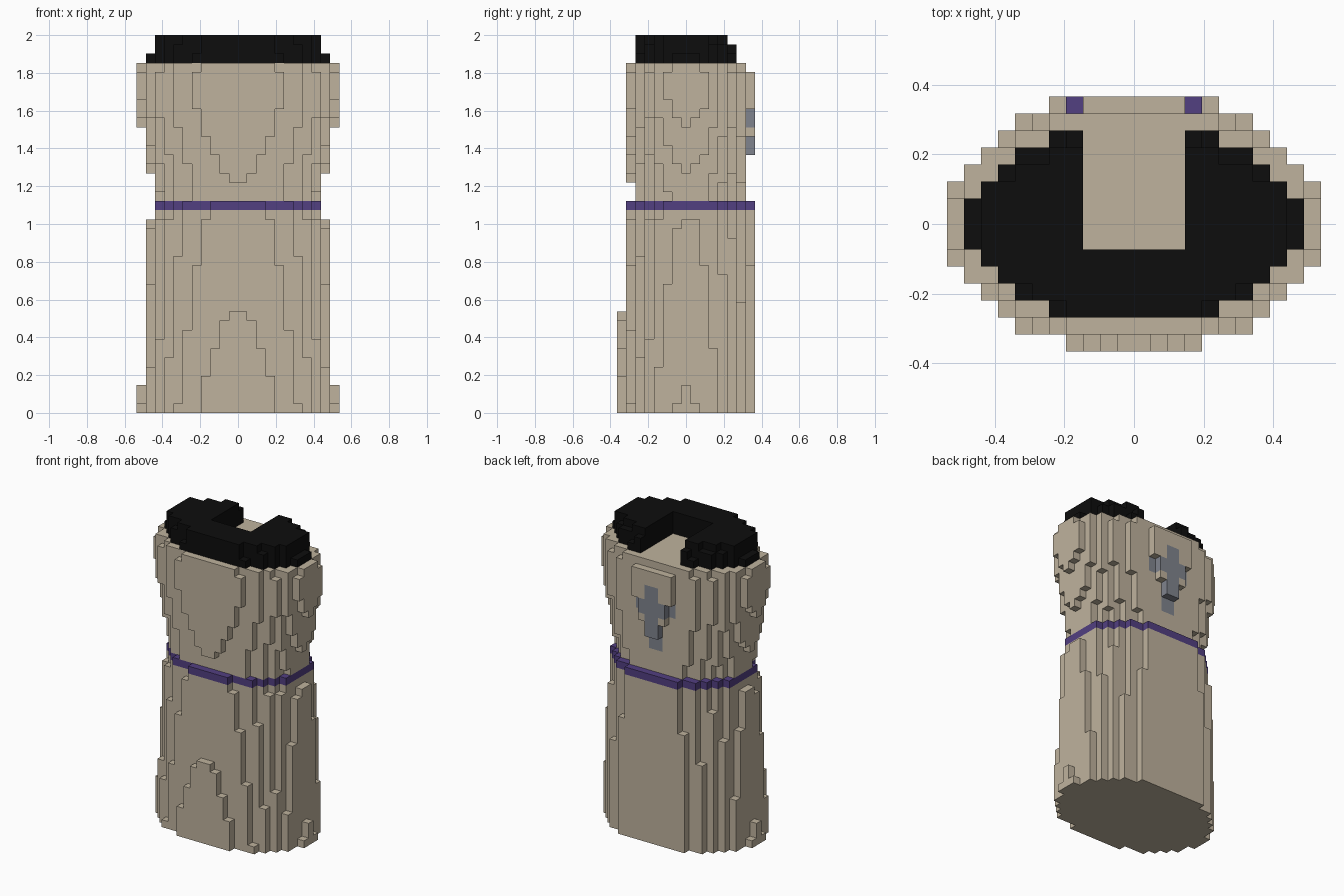
import bpy
import bmesh
from mathutils import Vector

if "Cube" in bpy.data.objects:
    bpy.data.objects.remove(bpy.data.objects["Cube"], do_unlink=True)

# Block grid: 22 wide, 15 deep, 41 tall
V = 2 / 41
HALF_X, ROWS = 11, 15


def make_material(name, rgb):
    mat = bpy.data.materials.new(name)
    mat.use_nodes = True
    mat.diffuse_color = (*rgb, 1)
    mat.node_tree.nodes["Principled BSDF"].inputs["Base Color"].default_value = (*rgb, 1)
    return mat


BEIGE = make_material("beige cloth", (0.52, 0.448, 0.337))
PURPLE = make_material("purple sash", (0.085, 0.05, 0.22))
BLACK = make_material("black collar", (0.004, 0.004, 0.004))
GREY = make_material("grey emblem", (0.215, 0.23, 0.27))

# Oval profiles: layer, half width, front depth, back depth
PARTS = {
    "robe_skirt": ([(0, 10.61, 7.6, 7.875), (20, 9.61, 6.5, 7.875),
                    (21, 9.45, 6.45, 7.875)], [BEIGE]),
    "sash": ([(22, 9.4, 6.4, 7.875)], [PURPLE]),
    "robe_top": ([(23, 9.0, 5.9, 6.8), (24, 9.2, 5.95, 6.85), (25, 9.4, 6.02, 6.9),
                  (26, 9.55, 6.1, 6.95), (27, 9.75, 6.17, 6.97), (28, 9.95, 6.25, 7.03),
                  (31, 10.55, 6.45, 7.13), (33, 11.0, 6.6, 7.2), (36, 11.05, 6.75, 7.25),
                  (37, 10.75, 6.5, 6.9)], [BEIGE, GREY]),
    "collar": ([(38, 9.75, 5.7, 5.7), (39, 9.45, 5.6, 5.6),
                (40, 9.3, 5.5, 4.95)], [BLACK]),
}


def at_layer(profile, k):
    """Oval sizes at a layer, blended between profile points."""
    for lo, hi in zip(profile, profile[1:]):
        if lo[0] <= k <= hi[0]:
            t = (k - lo[0]) / (hi[0] - lo[0])
            return [p + (q - p) * t for p, q in zip(lo[1:], hi[1:])]
    return profile[0][1:]


def oval_blocks(name, profile):
    """Grid cells lying inside the oval on every layer of a part."""
    cells = set()
    for k in range(profile[0][0], profile[-1][0] + 1):
        a, front, back = at_layer(profile, k)
        for i in range(-HALF_X, HALF_X):
            for j in range(ROWS):
                x, y = i + 0.5, j - ROWS // 2
                depth = back if y > 0 else front
                notch = name == "collar" and abs(x) < 3 and j >= 6
                if (x / a) ** 2 + (y / depth) ** 2 <= 1 and not notch:
                    cells.add((i, j, k))
    return cells


def is_emblem(i, j, k):
    """Cross on the upper back."""
    x = abs(i + 0.5)
    return j >= 13 and ((x < 1 and 26 <= k <= 34) or (x < 3 and k in (31, 32)))


def build(name, cells, solid, mats):
    """Skin the exposed sides of the cells as one mesh."""
    bm = bmesh.new()
    verts = {}

    def vert(p):
        key = tuple(round(c) for c in p)
        if key not in verts:
            verts[key] = bm.verts.new((key[0] * V, (key[1] - ROWS / 2) * V, key[2] * V))
        return verts[key]

    for cell in sorted(cells):
        for axis in range(3):
            for sign in (-1, 1):
                n = Vector((0, 0, 0))
                n[axis] = sign
                if tuple(int(c + d) for c, d in zip(cell, n)) in solid:
                    continue
                u = Vector((0, 0, 0))
                u[(axis + 1) % 3] = 1
                w = n.cross(u)
                mid = Vector(cell) + Vector((0.5, 0.5, 0.5)) + n / 2
                corners = (-u - w, u - w, u + w, w - u)
                face = bm.faces.new([vert(mid + c / 2) for c in corners])
                if len(mats) > 1 and is_emblem(*cell):
                    face.material_index = 1
    mesh = bpy.data.meshes.new(name)
    bm.to_mesh(mesh)
    bm.free()
    for mat in mats:
        mesh.materials.append(mat)
    obj = bpy.data.objects.new(name, mesh)
    bpy.context.collection.objects.link(obj)


blocks = {name: oval_blocks(name, prof) for name, (prof, _) in PARTS.items()}
solid = set().union(*blocks.values())
for name, (_, mats) in PARTS.items():
    build(name, blocks[name], solid, mats)
